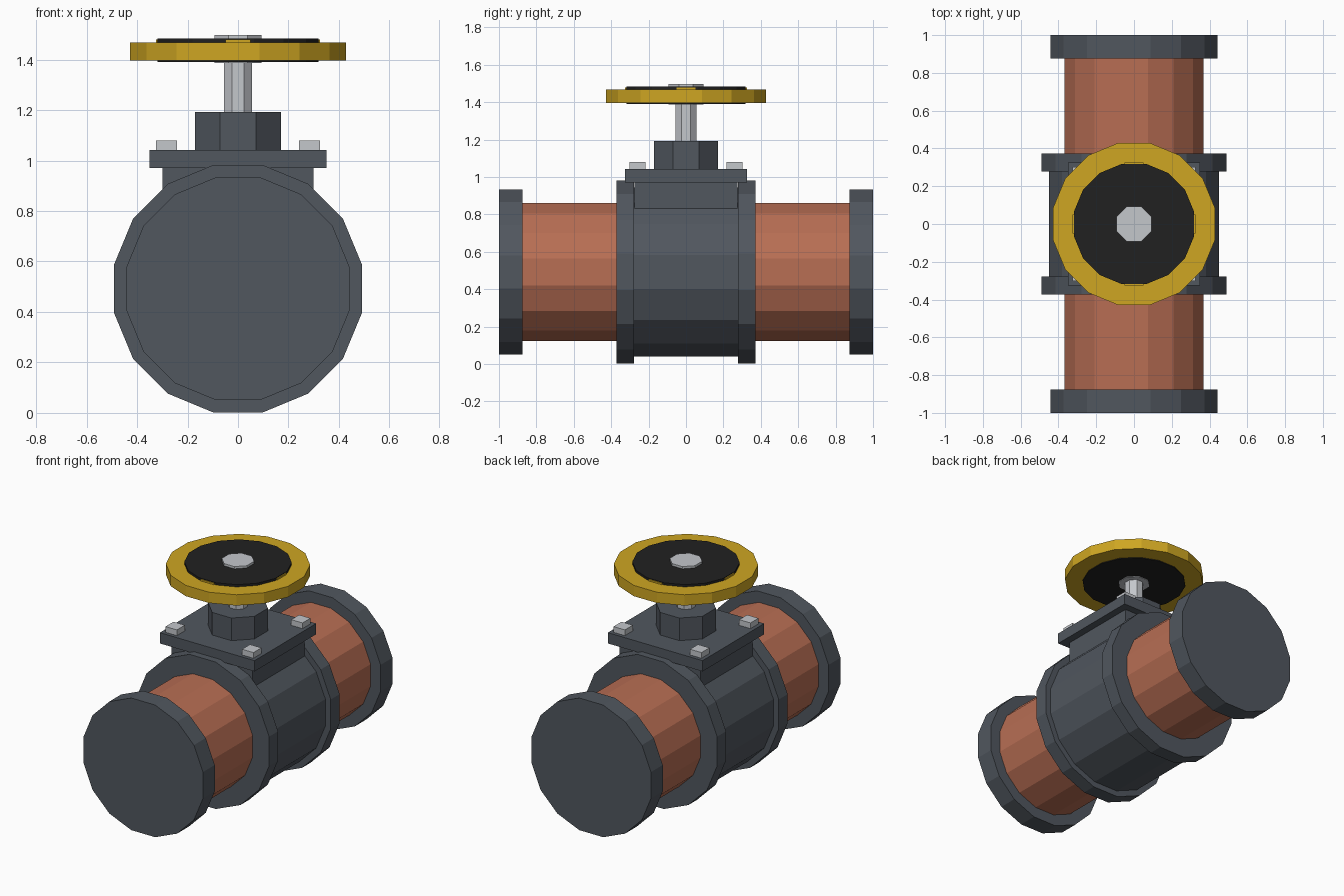
import bpy, bmesh, math
from mathutils import Matrix, Vector

cube = bpy.data.objects.get("Cube")
if cube:
    bpy.data.objects.remove(cube, do_unlink=True)


def material(name, rgb):
    m = bpy.data.materials.new(name)
    m.use_nodes = True
    m.diffuse_color = (*rgb, 1)
    bsdf = next(n for n in m.node_tree.nodes if n.type == 'BSDF_PRINCIPLED')
    bsdf.inputs["Base Color"].default_value = (*rgb, 1)
    bsdf.inputs["Roughness"].default_value = 0.6
    return m


iron = material("dark iron", (0.082, 0.095, 0.114))
copper = material("copper", (0.48, 0.156, 0.088))
gold = material("yellow paint", (0.62, 0.38, 0.016))
black = material("black rubber", (0.015, 0.015, 0.015))
steel = material("pale steel", (0.55, 0.57, 0.60))


def finish(name, bm, mat):
    me = bpy.data.meshes.new(name)
    bmesh.ops.recalc_face_normals(bm, faces=bm.faces)
    bm.to_mesh(me)
    bm.free()
    me.materials.append(mat)
    ob = bpy.data.objects.new(name, me)
    bpy.context.collection.objects.link(ob)
    return ob


def prism(name, mat, sides, radius, lo, hi, axis='Z', height=0.0):
    """Regular prism with flats facing the axes, running from lo to hi along Z or Y."""
    bm = bmesh.new()
    bmesh.ops.create_cone(bm, cap_ends=True, segments=sides, radius1=radius,
                          radius2=radius, depth=hi - lo)
    turn = Matrix.Rotation(math.pi / sides, 4, 'Z')
    mid = (lo + hi) / 2
    if axis == 'Y':
        turn = Matrix.Rotation(math.pi / 2, 4, 'X') @ turn
        place = Matrix.Translation((0, mid, height))
    else:
        place = Matrix.Translation((0, 0, mid))
    bmesh.ops.transform(bm, matrix=place @ turn, verts=bm.verts)
    return finish(name, bm, mat)


def box(name, mat, half_x, half_y, lo, hi, x=0.0, y=0.0):
    bm = bmesh.new()
    bmesh.ops.create_cube(bm, size=2)
    bmesh.ops.scale(bm, vec=Vector((half_x, half_y, (hi - lo) / 2)), verts=bm.verts)
    bmesh.ops.translate(bm, vec=Vector((x, y, (lo + hi) / 2)), verts=bm.verts)
    return finish(name, bm, mat)


AXIS = 0.492  # height of the pipe centre line

# Valve body, with collars, pipes and end flanges on both sides
prism("valve_body", iron, 16, 0.46, -0.33, 0.33, 'Y', AXIS)
for side, s in (("front", -1), ("back", 1)):
    for part, mat, radius, near, far in (("collar", iron, 0.5, 0.278, 0.372),
                                         ("pipe", copper, 0.375, 0.36, 0.89),
                                         ("end_flange", iron, 0.45, 0.875, 1.0)):
        lo, hi = sorted((s * near, s * far))
        prism(f"{side}_{part}", mat, 16, radius, lo, hi, 'Y', AXIS)

# Bonnet neck, bolted plate and gland
box("bonnet_neck", iron, 0.3, 0.275, 0.7, 0.98)
box("bonnet_plate", iron, 0.35, 0.325, 0.97, 1.042)
for sx, lr in ((-1, "right"), (1, "left")):
    for sy, fb in ((-1, "front"), (1, "back")):
        box(f"{fb}_{lr}_bolt", steel, 0.042, 0.042, 1.03, 1.08, sx * 0.283, sy * 0.259)
prism("gland", iron, 8, 0.185, 1.03, 1.193)

# Stem and hub
prism("stem", steel, 8, 0.06, 1.18, 1.45)
prism("wheel_hub", steel, 8, 0.1, 1.387, 1.498)


# Handwheel rim: an open ring around the black disc
def ring(name, mat, sides, outer, inner, lo, hi):
    bm = bmesh.new()
    loops = []
    for r, z in ((outer, lo), (outer, hi), (inner, hi), (inner, lo)):
        loops.append([bm.verts.new((r * math.cos(a), r * math.sin(a), z))
                      for a in (math.tau * (i + 0.5) / sides for i in range(sides))])
    for k in range(4):
        a, b = loops[k], loops[(k + 1) % 4]
        for i in range(sides):
            j = (i + 1) % sides
            bm.faces.new((a[i], a[j], b[j], b[i]))
    return finish(name, bm, mat)


ring("handwheel_rim", gold, 16, 0.437, 0.32, 1.396, 1.468)
prism("handwheel_disc", black, 16, 0.325, 1.391, 1.483)

# Spokes, whose tips just break through the edge of the disc
box("cross_spoke", gold, 0.325, 0.05, 1.40, 1.479)
box("long_spoke", gold, 0.05, 0.325, 1.40, 1.479)
